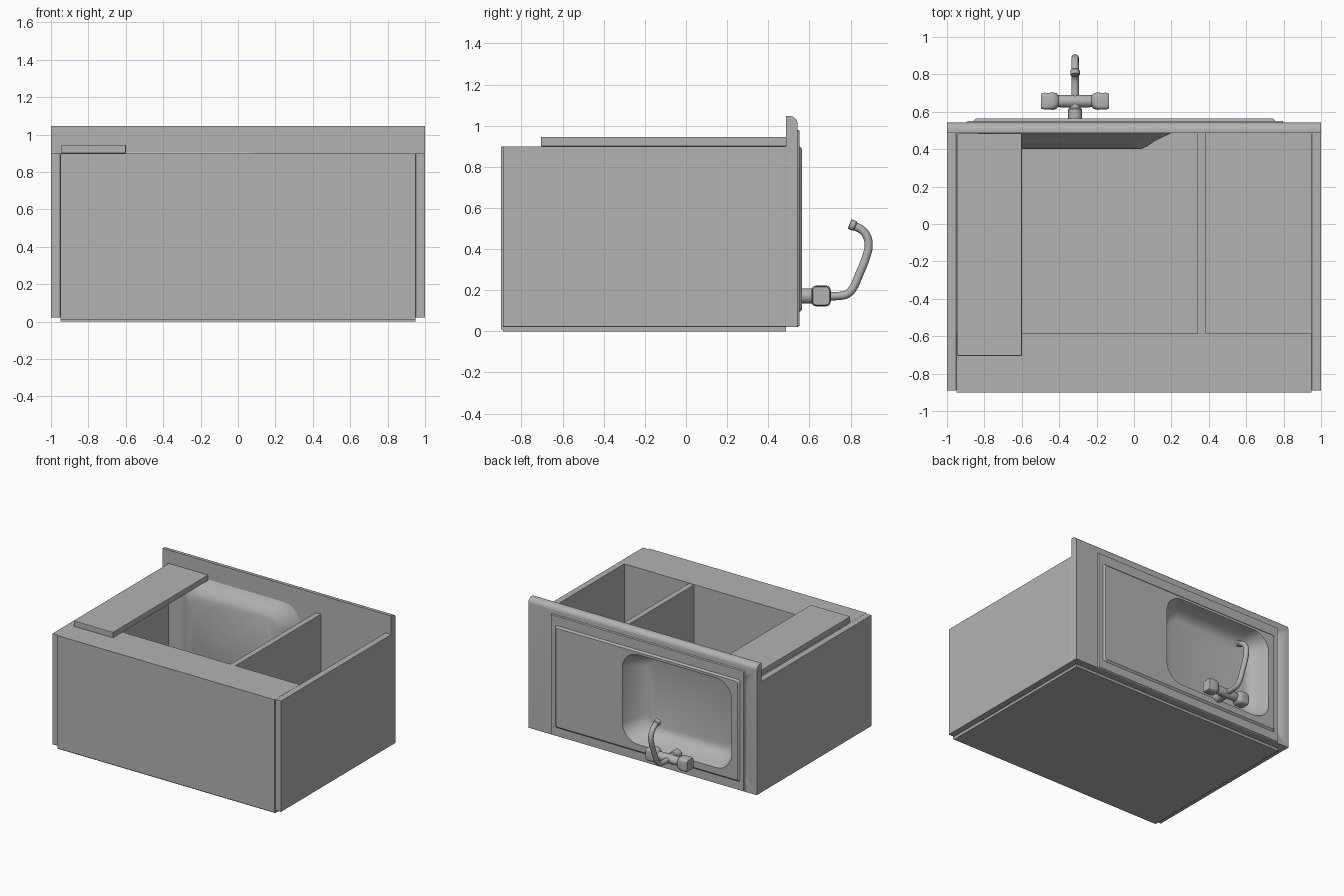
import bpy, bmesh, math
from mathutils import Vector

if "Cube" in bpy.data.objects:
    bpy.data.objects.remove(bpy.data.objects["Cube"])

grey = bpy.data.materials.new("mid_grey")
grey.diffuse_color = (0.45, 0.45, 0.45, 1)
grey.use_nodes = True
grey.node_tree.nodes["Principled BSDF"].inputs["Base Color"].default_value = grey.diffuse_color


def finish(name, bm, angle=None):
    bmesh.ops.recalc_face_normals(bm, faces=bm.faces)
    me = bpy.data.meshes.new(name)
    bm.to_mesh(me)
    bm.free()
    me.materials.append(grey)
    ob = bpy.data.objects.new(name, me)
    bpy.context.collection.objects.link(ob)
    if angle:
        bpy.ops.object.select_all(action='DESELECT')
        ob.select_set(True)
        bpy.context.view_layer.objects.active = ob
        bpy.ops.object.shade_smooth_by_angle(angle=math.radians(angle))
    return ob


def box(name, x0, x1, y0, y1, z0, z1, bevel=0.0):
    bm = bmesh.new()
    bmesh.ops.create_cube(bm, size=1)
    for v in bm.verts:
        v.co = ((x0 + x1) / 2 + v.co.x * (x1 - x0),
                (y0 + y1) / 2 + v.co.y * (y1 - y0),
                (z0 + z1) / 2 + v.co.z * (z1 - z0))
    if bevel:
        bmesh.ops.bevel(bm, geom=bm.edges[:], offset=bevel, segments=2,
                        affect='EDGES', profile=0.5)
    return finish(name, bm)


def rounded_rect(x0, x1, z0, z1, r, seg=8):
    pts = []
    corners = ((x1 - r, z1 - r), (x0 + r, z1 - r), (x0 + r, z0 + r), (x1 - r, z0 + r))
    for q, (cx, cz) in enumerate(corners):
        for i in range(seg + 1):
            a = math.pi / 2 * (q + i / seg)
            pts.append((cx + r * math.cos(a), cz + r * math.sin(a)))
    return pts


def loft(name, rings, caps=(True, True), angle=35):
    """Skin a list of equally long rings of 3D points."""
    bm = bmesh.new()
    rows = [[bm.verts.new(p) for p in ring] for ring in rings]
    n = len(rows[0])
    for a, b in zip(rows, rows[1:]):
        for i in range(n):
            bm.faces.new((a[i], a[(i + 1) % n], b[(i + 1) % n], b[i]))
    if caps[0]:
        bm.faces.new(rows[0])
    if caps[1]:
        bm.faces.new(rows[-1])
    return finish(name, bm, angle)


def rect_loft(name, sections):
    """Open-topped loft of rounded rectangles: (y, x0, x1, z0, z1, radius)."""
    return loft(name, [[(x, y, z) for x, z in rounded_rect(*rest)]
                       for y, *rest in sections], caps=(False, True))


def lathe(name, origin, axis, profile, n=24):
    """Round part: profile is (distance along axis, radius)."""
    axis = Vector(axis)
    up = Vector((0, 0, 1))
    side = axis.cross(up).normalized()
    up = side.cross(axis).normalized()
    rings = [[Vector(origin) + axis * d + r * (side * math.cos(2 * math.pi * i / n)
              + up * math.sin(2 * math.pi * i / n)) for i in range(n)]
             for d, r in profile]
    return loft(name, rings)


# Cabinet, lying on its back with the open front facing up
box("back_panel", -0.95, 0.95, -0.89, 0.487, 0.0, 0.02)
box("plinth", -0.95, 0.95, -0.90, -0.585, 0.008, 0.9)
for s, label in ((-1, "left"), (1, "right")):
    xa, xb = sorted((s * 0.95, s * 1.0))
    box(label + "_side_panel", xa, xb, -0.89, 0.487, 0.022, 0.9, 0.002)
box("divider", 0.34, 0.385, -0.585, 0.487, 0.02, 0.897, 0.002)
box("door", -0.945, -0.6, -0.705, 0.484, 0.9, 0.945, 0.003)

# Countertop with a rounded front edge
R, TOP = 0.04, 1.047
profile = [(0.487, 0.022), (0.543, 0.022)]
profile += [(0.543 - R + R * math.cos(a), TOP - R + R * math.sin(a))
            for a in (math.pi / 2 * i / 8 for i in range(9))]
profile.append((0.487, TOP))
counter = loft("countertop", [[(x, y, z) for y, z in profile] for x in (-1, 1)])

# Cutter for the basin opening
hole = rounded_rect(-0.82, 0.185, 0.13, 0.895, 0.15)
cutter = loft("basin_cutter", [[(x, y, z) for x, z in hole] for y in (0.44, 0.6)])
cutter.hide_render = True
cutter.hide_viewport = True
cut = counter.modifiers.new("basin_opening", 'BOOLEAN')
cut.operation = 'DIFFERENCE'
cut.solver = 'EXACT'
cut.object = cutter

# Sink: flat plate, raised drainer field, then the basin
rect_loft("sink", [
    (0.543, -0.895, 0.80, 0.022, 0.98, 0.008),
    (0.552, -0.890, 0.795, 0.027, 0.975, 0.008),
    (0.552, -0.858, 0.755, 0.094, 0.900, 0.015),
    (0.565, -0.845, 0.742, 0.107, 0.887, 0.015),
    (0.565, -0.795, 0.162, 0.158, 0.868, 0.14),
    (0.556, -0.790, 0.157, 0.163, 0.865, 0.137),
    (0.535, -0.785, 0.150, 0.168, 0.861, 0.134),
    (0.470, -0.760, 0.110, 0.195, 0.842, 0.12),
    (0.440, -0.745, 0.080, 0.213, 0.826, 0.115),
    (0.420, -0.722, 0.055, 0.235, 0.805, 0.10),
    (0.412, -0.695, 0.030, 0.262, 0.778, 0.09),
])

# Underside of the basin, seen inside the cabinet
rect_loft("basin_underside", [
    (0.488, -0.84, 0.20, 0.125, 0.908, 0.14),
    (0.470, -0.81, 0.165, 0.155, 0.880, 0.14),
    (0.440, -0.765, 0.105, 0.190, 0.850, 0.125),
    (0.415, -0.735, 0.070, 0.222, 0.818, 0.11),
    (0.402, -0.700, 0.040, 0.255, 0.785, 0.09),
])

# Tap body
TX, TY, TZ = -0.315, 0.657, 0.172
lathe("tap_base", (TX, 0.55, TZ), (0, 1, 0),
      [(0, 0.037), (0.065, 0.037), (0.07, 0.03), (0.1, 0.03)])
lathe("tap_crossbar", (TX - 0.12, TY, TZ), (1, 0, 0),
      [(0, 0.022), (0.02, 0.032), (0.07, 0.034), (0.17, 0.034), (0.22, 0.032), (0.24, 0.022)])

# Tap handles: flared square knobs
for s, label in ((-1, "left"), (1, "right")):
    rings = []
    for d, h, r in ((0.088, 0.03, 0.028), (0.1, 0.042, 0.03), (0.12, 0.047, 0.024),
                    (0.14, 0.044, 0.018), (0.165, 0.045, 0.016), (0.182, 0.04, 0.016)):
        rings.append([(TX + s * d, TY + a, TZ + b)
                      for a, b in rounded_rect(-h, h, -h * 1.08, h * 1.08, r, 4)])
    loft(label + "_tap_handle", rings)

# Spout: swept tube with a nozzle at its end
path = [(0.67, TZ), (0.74, TZ), (0.785, 0.182), (0.815, 0.215), (0.835, 0.26),
        (0.88, 0.375), (0.888, 0.42), (0.878, 0.465), (0.85, 0.497), (0.81, 0.515)]
cu = bpy.data.curves.new("spout", 'CURVE')
cu.dimensions = '3D'
cu.bevel_depth = 0.02
cu.bevel_resolution = 4
cu.use_fill_caps = True
cu.materials.append(grey)
sp = cu.splines.new('BEZIER')
sp.bezier_points.add(len(path) - 1)
for p, (y, z) in zip(sp.bezier_points, path):
    p.co = (TX, y, z)
    p.handle_left_type = p.handle_right_type = 'AUTO'
sp.resolution_u = 4
bpy.context.collection.objects.link(bpy.data.objects.new("spout", cu))
lathe("spout_nozzle", (TX, 0.825, 0.510), Vector((0, -0.92, 0.39)),
      [(0, 0.02), (0.006, 0.025), (0.03, 0.025), (0.032, 0.015)])
